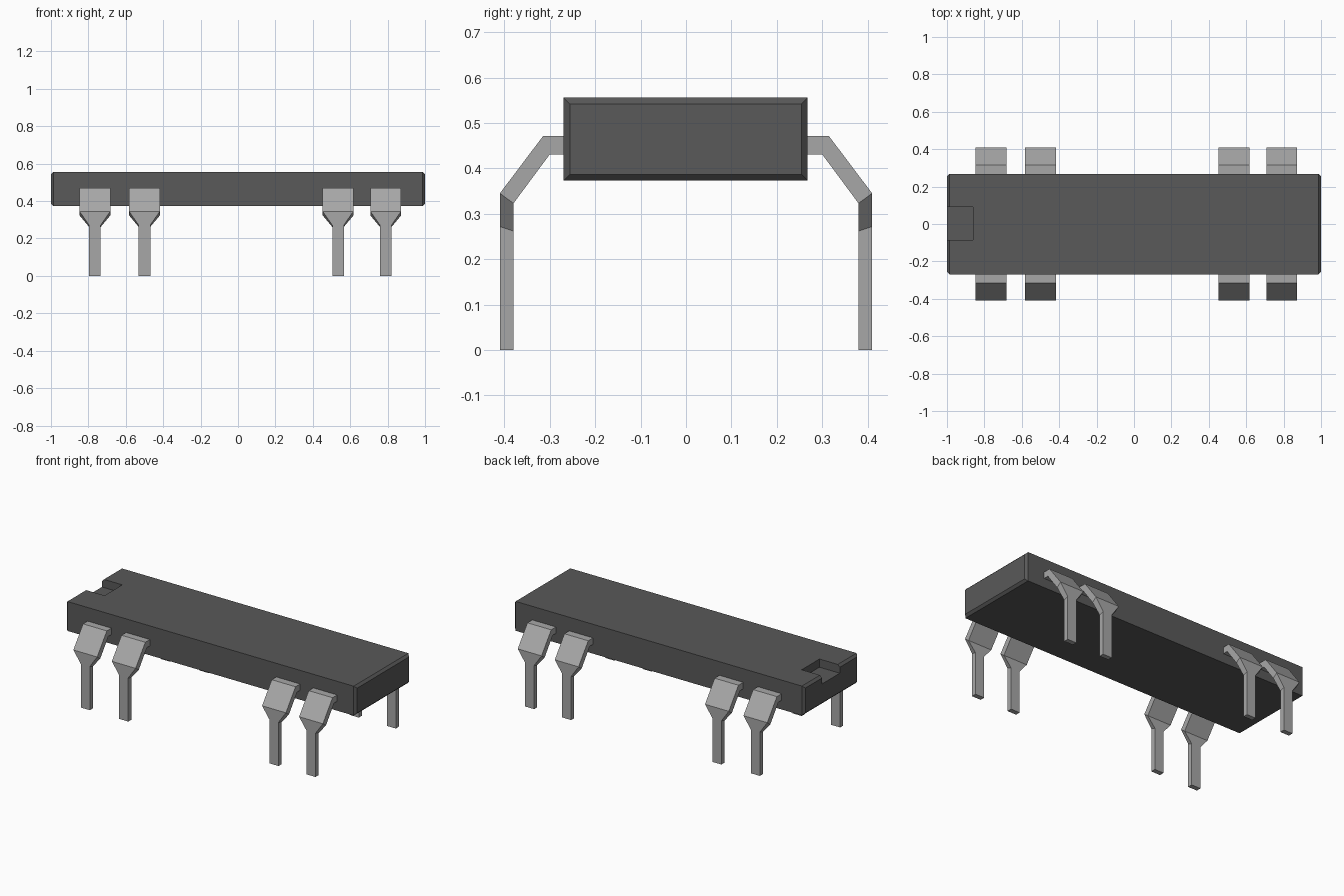
import bpy, bmesh

cube = bpy.data.objects.get("Cube")
if cube:
    bpy.data.objects.remove(cube, do_unlink=True)


def material(name, value):
    m = bpy.data.materials.new(name)
    m.use_nodes = True
    color = (value, value, value, 1)
    m.diffuse_color = color
    m.node_tree.nodes["Principled BSDF"].inputs["Base Color"].default_value = color
    return m


DARK = material("dark grey plastic", 0.1)
METAL = material("light grey metal", 0.39)


def loft(name, rings, mat):
    """Join a series of four-point rings into a closed solid."""
    bm = bmesh.new()
    loops = [[bm.verts.new(p) for p in ring] for ring in rings]
    for a, b in zip(loops, loops[1:]):
        for i in range(4):
            j = (i + 1) % 4
            bm.faces.new((a[i], a[j], b[j], b[i]))
    bm.faces.new(loops[0])
    bm.faces.new(loops[-1])
    bmesh.ops.recalc_face_normals(bm, faces=bm.faces)
    mesh = bpy.data.meshes.new(name)
    bm.to_mesh(mesh)
    bm.free()
    mesh.materials.append(mat)
    obj = bpy.data.objects.new(name, mesh)
    bpy.context.collection.objects.link(obj)
    return obj


def section(x, y0, y1, z0, z1):
    return [(x, y0, z0), (x, y1, z0), (x, y1, z1), (x, y0, z1)]


# Body block with chamfered ends
Y0, Y1, Z0, Z1, C = -0.27, 0.268, 0.373, 0.556, 0.014
end = (Y0 + C, Y1 - C, Z0 + C, Z1 - C)
side = (Y0, Y1, Z0, Z1)
body = loft("body", [section(-1, *end), section(-1 + C, *side),
                     section(1 - C, *side), section(1, *end)], DARK)

# Orientation notch, open at one end
cutter = loft("notch_cutter", [section(-1.1, -0.085, 0.09, 0.505, 0.7),
                               section(-0.86, -0.085, 0.09, 0.505, 0.7)], DARK)
cutter.hide_render = True
cut = body.modifiers.new("notch", "BOOLEAN")
cut.object = cutter
cut.solver = "EXACT"
bpy.context.view_layer.objects.active = body
bpy.ops.object.modifier_apply(modifier=cut.name)
bpy.data.objects.remove(cutter, do_unlink=True)

# Bent pins: outer y, outer z, inner y, inner z, half width
PIN = [
    (0.268, 0.471, 0.268, 0.431, 0.082),
    (0.315, 0.471, 0.300, 0.431, 0.082),
    (0.410, 0.345, 0.380, 0.323, 0.082),
    (0.410, 0.272, 0.380, 0.262, 0.031),
    (0.410, 0.000, 0.380, 0.000, 0.031),
]
for row, s in (("front", -1), ("back", 1)):
    for i, x in enumerate((-0.765, -0.5, 0.535, 0.79), 1):
        rings = [[(x - w, s * yo, zo), (x + w, s * yo, zo),
                  (x + w, s * yi, zi), (x - w, s * yi, zi)]
                 for yo, zo, yi, zi, w in PIN]
        loft(f"{row}_pin_{i}", rings, METAL)
